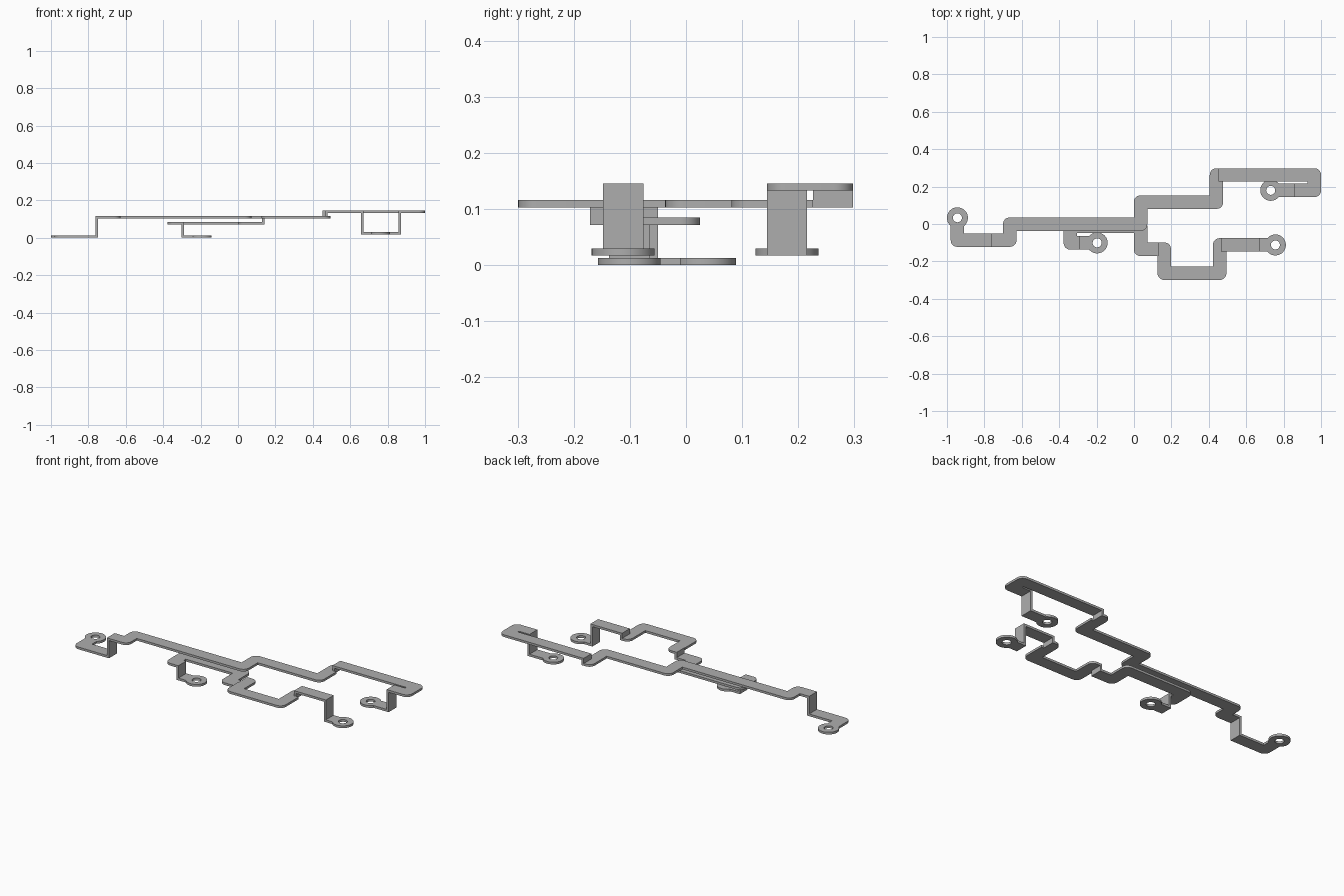
import bpy, math
from mathutils import Vector

if "Cube" in bpy.data.objects:
    bpy.data.objects.remove(bpy.data.objects["Cube"])

H = 0.036      # half strip width
T = 0.013      # sheet thickness
R = 0.035      # outer corner radius
RING, HOLE = 0.056, 0.024

metal = bpy.data.materials.new("grey_metal")
metal.diffuse_color = (0.42, 0.42, 0.42, 1)
metal.use_nodes = True
metal.node_tree.nodes["Principled BSDF"].inputs["Base Color"].default_value = metal.diffuse_color


def side(path, s):
    """Offset a right-angled path to one side (s=1 left), rounding outer corners."""
    pts = [Vector(p) for p in path]
    dirs = [(b - a).normalized() for a, b in zip(pts, pts[1:])]
    nor = [Vector((-d.y, d.x)) * s * H for d in dirs]
    out = [pts[0] + nor[0]]
    for i in range(1, len(pts) - 1):
        d0, d1 = dirs[i - 1], dirs[i]
        corner = pts[i] + nor[i - 1] + nor[i]
        if d1.dot(nor[i - 1]) < 0:                      # outer corner
            c = corner - d0 * R + d1 * R
            for k in range(9):
                a = k / 8 * math.pi / 2
                out.append(c - d1 * R * math.cos(a) + d0 * R * math.sin(a))
        else:
            out.append(corner)
    out.append(pts[-1] + nor[-1])
    return out


def plate(name, z, path, ring=False):
    """Flat strip with its underside at z; ring=True ends it in an eyelet."""
    left, right = side(path, 1), side(path, -1)
    loops = []
    if ring:
        c = Vector(path[-1])
        d = (c - Vector(path[-2])).normalized()
        n = Vector((-d.y, d.x))
        a0 = math.pi - math.asin(H / RING)
        angles = [a0 - 2 * a0 * k / 40 for k in range(41)]
        arc = [c + RING * (d * math.cos(a) + n * math.sin(a)) for a in angles]
        loops.append(left[:-1] + arc + right[:-1][::-1])
        loops.append([c + HOLE * Vector((math.cos(k * math.pi / 16), math.sin(k * math.pi / 16)))
                      for k in range(32)])
    else:
        loops.append(left + right[::-1])
    cu = bpy.data.curves.new(name, 'CURVE')
    cu.dimensions = '2D'
    cu.fill_mode = 'BOTH'
    cu.extrude = T / 2
    for loop in loops:
        sp = cu.splines.new('POLY')
        sp.points.add(len(loop) - 1)
        for p, v in zip(sp.points, loop):
            p.co = (v.x, v.y, 0, 1)
        sp.use_cyclic_u = True
    cu.materials.append(metal)
    ob = bpy.data.objects.new(name, cu)
    ob.location.z = z + T / 2
    bpy.context.collection.objects.link(ob)
    bpy.ops.object.select_all(action='DESELECT')
    ob.select_set(True)
    bpy.context.view_layer.objects.active = ob
    bpy.ops.object.convert(target='MESH')
    bpy.ops.object.shade_smooth_by_angle(angle=math.radians(30))


def wall(name, x, y, z0, z1):
    """Upright bend, left face at x, from underside z0 to top of plate z1."""
    bpy.ops.mesh.primitive_cube_add(size=1, location=(x + T / 2, y, (z0 + z1 + T) / 2))
    ob = bpy.context.object
    ob.name = name
    ob.scale = (T, 2 * H, z1 + T - z0)
    bpy.ops.object.transform_apply(location=False, rotation=False, scale=True)
    ob.data.materials.append(metal)


Z0, Z1, Z2, Z3, Z4 = 0, 0.017, 0.072, 0.103, 0.133

# Long rear bar
plate("rear_bar_left_terminal", Z0, [(-0.761, -0.086), (-0.944, -0.086), (-0.944, 0.033)], True)
wall("rear_bar_left_riser", -0.761, -0.086, Z0, Z3)
plate("rear_bar_main", Z3, [(-0.748, -0.086), (-0.664, -0.086), (-0.664, -0.001), (0.035, -0.001),
                            (0.035, 0.117), (0.441, 0.117), (0.441, 0.262), (0.452, 0.262)])
wall("rear_bar_step", 0.452, 0.262, Z3, Z4)
plate("rear_bar_hook", Z4, [(0.465, 0.262), (0.964, 0.262), (0.964, 0.180), (0.872, 0.180)])
wall("rear_bar_right_riser", 0.859, 0.180, Z1, Z4)
plate("rear_bar_right_terminal", Z1, [(0.859, 0.180), (0.731, 0.180)], True)

# Short front bar
plate("front_bar_left_terminal", Z0, [(-0.289, -0.101), (-0.197, -0.101)], True)
wall("front_bar_left_riser", -0.302, -0.101, Z0, Z2)
plate("front_bar_lower", Z2, [(-0.302, -0.101), (-0.340, -0.101), (-0.340, -0.011), (0.035, -0.011),
                              (0.035, -0.135), (0.129, -0.135)])
wall("front_bar_first_step", 0.129, -0.135, Z2, Z3)
plate("front_bar_middle", Z3, [(0.142, -0.135), (0.162, -0.135), (0.162, -0.263), (0.458, -0.263),
                               (0.458, -0.112), (0.466, -0.112)])
wall("front_bar_second_step", 0.466, -0.112, Z3, Z4)
plate("front_bar_upper", Z4, [(0.479, -0.112), (0.658, -0.112)])
wall("front_bar_right_riser", 0.658, -0.112, Z1, Z4)
plate("front_bar_right_terminal", Z1, [(0.671, -0.112), (0.756, -0.112)], True)
